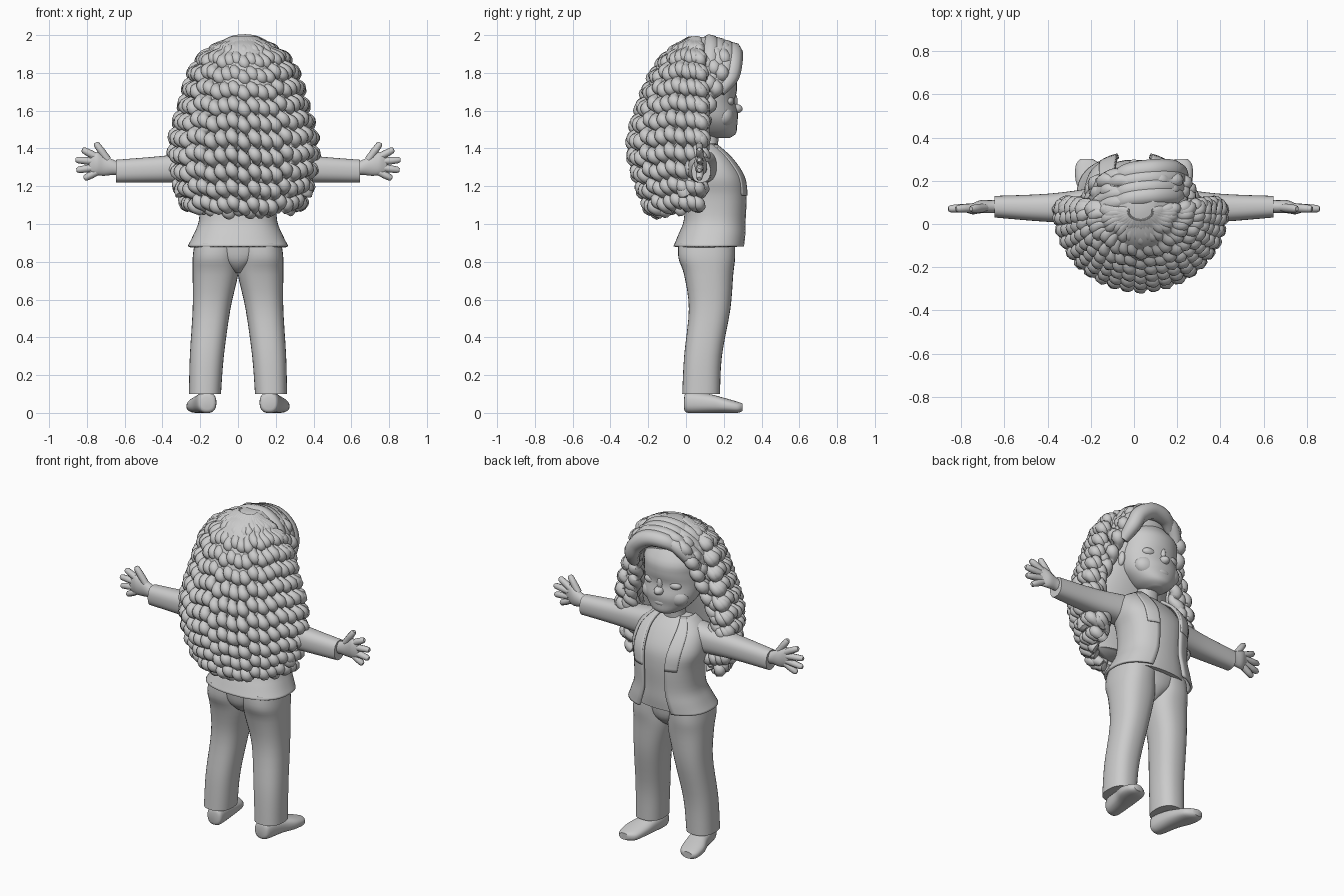
import bpy, bmesh, math, random
from mathutils import Matrix, Vector

random.seed(4)
cube = bpy.data.objects.get("Cube")
if cube:
    bpy.data.objects.remove(cube, do_unlink=True)

grey = bpy.data.materials.new("plain grey")
grey.use_nodes = True
grey.diffuse_color = (.6, .6, .6, 1)
for node in grey.node_tree.nodes:
    if node.type == 'BSDF_PRINCIPLED':
        node.inputs["Base Color"].default_value = grey.diffuse_color


def shade(ob):
    bpy.ops.object.select_all(action='DESELECT')
    ob.select_set(True)
    bpy.context.view_layer.objects.active = ob
    if ob.type == 'CURVE':
        bpy.ops.object.convert(target='MESH')
    bpy.ops.object.shade_smooth_by_angle(angle=math.radians(50))


def add_object(name, data):
    data.materials.append(grey)
    ob = bpy.data.objects.new(name, data)
    bpy.context.collection.objects.link(ob)
    shade(ob)
    return ob


def finish(name, bm):
    bmesh.ops.recalc_face_normals(bm, faces=bm.faces[:])
    mesh = bpy.data.meshes.new(name)
    bm.to_mesh(mesh)
    bm.free()
    return add_object(name, mesh)


def smooth(rows, steps):
    """Catmull-Rom interpolation of equal-length tuples."""
    points = [rows[0], *rows, rows[-1]]
    out = []
    for before, start, end, after in zip(points, points[1:], points[2:], points[3:]):
        for step in range(steps):
            t = step / steps
            out.append(tuple(
                b + t / 2 * (c - a + t * (2*a - 5*b + 4*c - d + t * (3*(b - c) + d - a)))
                for a, b, c, d in zip(before, start, end, after)))
    return out + [tuple(rows[-1])]


def centred(rows, x=0):
    """Puts rings given without a centre x on one vertical line."""
    return [(z, x, *rest) for z, *rest in rows]


def loft(name, axis, rings, power=2.4, n=32, side=1, span=None, wall=0):
    """Rings are (position, centre u, centre v, radius u, radius v, [gap angle])."""
    bm = bmesh.new()
    loops = []
    for t, cu, cv, ru, rv, *gap in smooth(rings, 4):
        start = gap[0] if gap else 0
        total = span if span else 2 * math.pi - 2 * start
        loop = []
        for i in range(n):
            angle = start + total * i / (n - 1 if gap else n)
            s, c = math.sin(angle), math.cos(angle)
            u = cu + ru * math.copysign(abs(s) ** (2 / power), s)
            v = cv + rv * math.copysign(abs(c) ** (2 / power), c)
            x, y, z = {'x': (t, u, v), 'y': (u, t, v), 'z': (u, v, t)}[axis]
            loop.append(bm.verts.new((x * side, y, z)))
        loops.append(loop)
    is_open = len(rings[0]) > 5
    for lower, upper in zip(loops, loops[1:]):
        for i in range(n - 1 if is_open else n):
            j = (i + 1) % n
            bm.faces.new((lower[i], lower[j], upper[j], upper[i]))
    if not is_open:
        bm.faces.new(loops[0])
        bm.faces.new(loops[-1])
    ob = finish(name, bm)
    if wall:
        thickness = ob.modifiers.new("thickness", 'SOLIDIFY')
        thickness.thickness, thickness.offset = wall, 0


def blob(name, centre, radii):
    bm = bmesh.new()
    matrix = Matrix.Translation(centre) @ Matrix.Diagonal((*radii, 1))
    bmesh.ops.create_uvsphere(bm, u_segments=20, v_segments=12, radius=1, matrix=matrix)
    finish(name, bm)


def tubes(name, strands):
    """Each strand is a list of (x, y, z, radius)."""
    curve = bpy.data.curves.new(name, 'CURVE')
    curve.dimensions = '3D'
    curve.bevel_depth, curve.bevel_resolution, curve.use_fill_caps = 1, 2, True
    for strand in strands:
        spline = curve.splines.new('POLY')
        spline.points.add(len(strand) - 1)
        for point, (x, y, z, radius) in zip(spline.points, strand):
            point.co, point.radius = (x, y, z, 1), radius
    add_object(name, curve)


def curl(path, radius=.028, swing=.016, phase=0):
    """Winds a path into a beaded ringlet that starts smooth at the crown."""
    points = [Vector(p) for p in smooth(path, 16)]
    out, length = [], 0
    for i, p in enumerate(points):
        length += (p - points[i-1]).length if i else 0
        turn = 2 * math.pi * length / .09 + phase
        grow = min(1, length / .3)
        outward = Vector((p.x - hair_x, p.y, 0)).normalized()
        sideways = Vector((-outward.y, outward.x, 0))
        q = p + grow * swing * (outward * math.cos(turn) + .6 * sideways * math.sin(turn))
        end = .5 if i in (0, len(points) - 1) else 1
        out.append((*q, radius * end * (1 + .2 * grow * math.cos(turn))))
    return out


# Legs, shoes, sleeves and hands
for side, word in ((1, "right"), (-1, "left")):
    loft(word + "_trouser_leg", 'z', [
        (.1, .175, .08, .085, .1), (.3, .165, .09, .09, .1), (.55, .14, .125, .1, .11),
        (.73, .12, .12, .12, .13), (.82, .12, .11, .12, .15), (.9, .11, .11, .12, .15)], side=side)
    loft(word + "_shoe", 'y', [
        (-.01, .165, .05, .03, .03), (.01, .165, .055, .05, .055), (.12, .18, .05, .06, .05),
        (.2, .2, .04, .07, .04), (.27, .21, .03, .06, .03), (.3, .22, .03, .03, .02)], side=side)
    loft(word + "_sleeve", 'x', [
        (.1, .1, 1.3, .08, .1), (.2, .085, 1.3, .08, .085),
        (.4, .075, 1.29, .065, .07), (.645, .08, 1.28, .05, .06)], side=side)
    loft(word + "_palm", 'x', [
        (.62, .085, 1.29, .03, .035), (.66, .08, 1.3, .03, .04), (.71, .08, 1.31, .03, .055),
        (.75, .07, 1.32, .025, .06), (.79, .07, 1.31, .01, .04)], power=2, side=side)
    # Fingers fan out from the palm, given by knuckle and tip (x, z)
    fan = [(.69, 1.34, .755, 1.43), (.74, 1.35, .825, 1.395), (.75, 1.33, .86, 1.34),
           (.75, 1.3, .855, 1.285), (.74, 1.28, .815, 1.24)]
    fingers = []
    for x, z, tip_x, tip_z in fan:
        knuckle, tip = Vector((side * x, .075, z)), Vector((side * tip_x, .07, tip_z))
        fingers.append([(*knuckle.lerp(tip, t), r) for t, r in ((0, .02), (.5, .02), (.9, .017), (1, .01))])
    tubes(word + "_fingers", fingers)

# Trunk: hips, shirt, open jacket with lapels
loft("hips", 'z', centred([
    (.74, .11, .02, .07), (.77, .11, .06, .11), (.82, .11, .13, .14), (.91, .11, .2, .15)]))
coat = centred([
    (.88, .125, .26, .185, .36), (.94, .14, .23, .175, .33), (1.02, .155, .2, .16, .3),
    (1.15, .16, .2, .16, .3), (1.25, .15, .22, .155, .3), (1.35, .12, .195, .12, .4),
    (1.42, .09, .11, .075, .6)])
loft("jacket", 'z', coat, n=48, wall=.014)
loft("shirt", 'z', [(z, x, y, .84 * rx, .86 * ry) for z, x, y, rx, ry, gap in coat])
for side, word in ((1, "right"), (-1, "left")):
    flap = [(z, x, y, rx + .008, ry + .008, gap) for z, x, y, rx, ry, gap in coat[3:]]
    loft(word + "_lapel", 'z', flap, n=8, side=side, span=.4, wall=.01)

# Neck, head and face
loft("neck", 'z', centred([(1.36, .1, .08, .065), (1.43, .11, .06, .06), (1.52, .12, .06, .06)]))
loft("head", 'z', centred([
    (1.455, .18, .04, .05), (1.48, .165, .095, .1), (1.53, .15, .145, .12), (1.58, .13, .17, .145),
    (1.65, .11, .18, .15), (1.72, .1, .18, .17), (1.8, .09, .175, .165), (1.93, .07, .07, .07)]), power=2.1)
blob("nose", (0, .26, 1.61), (.03, .04, .026))
blob("nose_bridge", (0, .247, 1.65), (.02, .026, .05))
blob("mouth", (0, .25, 1.535), (.05, .024, .022))
for side, word in ((1, "right"), (-1, "left")):
    blob(word + "_eye", (side * .08, .225, 1.65), (.045, .03, .026))
    blob(word + "_cheek", (side * .08, .2, 1.57), (.075, .055, .06))
    blob(word + "_ear", (side * .185, .1, 1.63), (.02, .035, .05))

# Hair mass under the ringlets
hair_x = .03
loft("hair_core", 'z', centred([
    (1.1, -.06, .2, .07), (1.2, -.08, .28, .11), (1.4, -.08, .31, .16), (1.6, -.04, .27, .185),
    (1.75, 0, .24, .2), (1.88, .045, .185, .175), (1.95, .07, .13, .135), (1.99, .09, .06, .06)], hair_x), power=2)

# Ringlets hang along an outline given as (height, half width, depth)
outline = smooth([(1.97, .05, .03), (1.9, .185, .14), (1.8, .255, .21), (1.6, .31, .29),
                  (1.4, .36, .335), (1.2, .345, .295), (1.04, .285, .235)], 2)


def hang(angle, scale, lift):
    path = []
    for z, width, depth in outline:
        back = math.cos(angle) * depth
        drop = outline[0][0] - z
        path.append((hair_x + scale * width * math.sin(angle),
                     .06 - scale * (back if back > 0 else back / 4), z + lift * drop))
    return path


for name, count, scale in (("outer_ringlets", 25, 1), ("inner_ringlets", 20, .86)):
    strands = []
    for i in range(count):
        angle = math.radians(224 * (i / (count - 1) - .5))
        lift = .03 * math.sin(angle) ** 2 + .25 * max(0, -math.cos(angle)) + random.uniform(0, .03)
        strands.append(curl(hang(angle, scale, lift), phase=random.uniform(-1.2, 1.2)))
    tubes(name, strands)

# Locks framing the face
locks = []
for side in (1, -1):
    for i in range(3):
        back = .045 * i
        path = [(0, .19, 1.95), (.13, .2, 1.91), (.2, .18, 1.79), (.22, .13, 1.66),
                (.25, .09, 1.53), (.3, .08, 1.4), (.32, .08, 1.24 - back)]
        locks.append(curl([(hair_x + side * x, y - back, z) for x, y, z in path], .032, .013, 2 * i))
tubes("face_locks", locks)

# Fringe rolled over one side of the brow, and hair swept back from the other
rolls = {
    "fringe": [(-.1, .195, 1.86, .03), (-.03, .235, 1.91, .045), (.08, .25, 1.91, .05),
               (.165, .25, 1.855, .05), (.205, .235, 1.775, .045), (.23, .18, 1.7, .03)],
    "side_sweep": [(-.02, .225, 1.92, .03), (-.1, .215, 1.88, .04), (-.165, .165, 1.79, .04),
                   (-.195, .11, 1.68, .025)]}
for name, path in rolls.items():
    tubes(name, [smooth([(x, y - back, z + back / 3, r) for x, y, z, r in path], 8)
                 for back in (0, .04, .08, .12)])
